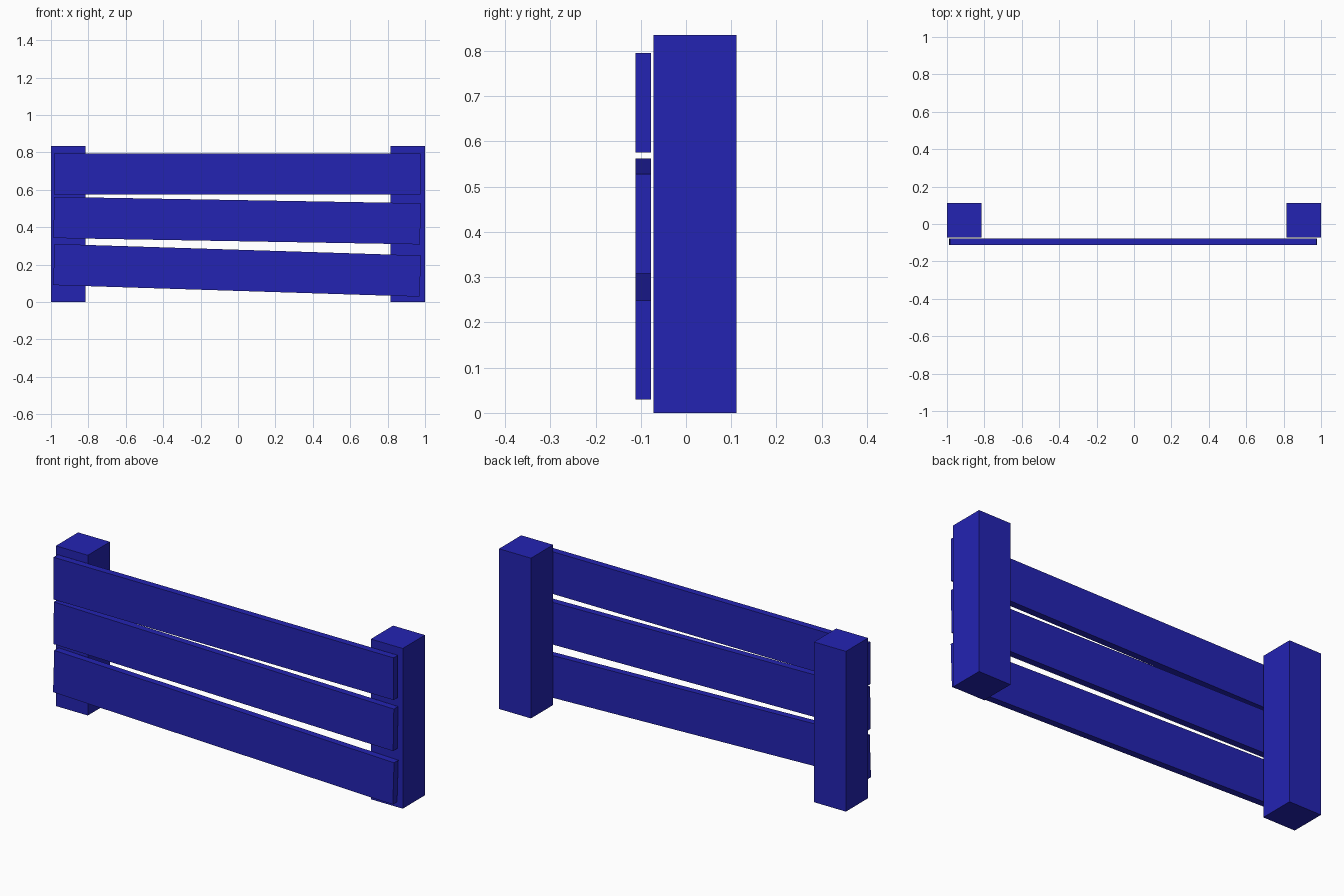
import bpy
from math import atan2

cube = bpy.data.objects.get("Cube")
if cube:
    bpy.data.objects.remove(cube, do_unlink=True)

BLUE = (0.017, 0.017, 0.45, 1)
blue_paint = bpy.data.materials.new("blue_paint")
blue_paint.use_nodes = True
blue_paint.diffuse_color = BLUE
bsdf = next(n for n in blue_paint.node_tree.nodes if n.type == "BSDF_PRINCIPLED")
bsdf.inputs["Base Color"].default_value = BLUE


def box(name, center, size, tilt=0):
    """Add a painted box, optionally rotated about the y axis."""
    bpy.ops.mesh.primitive_cube_add(size=1, location=center, rotation=(0, tilt, 0))
    obj = bpy.context.object
    obj.name = name
    obj.scale = size
    obj.data.materials.append(blue_paint)
    return obj


# Square upright posts
for side, x in (("right", -1), ("left", 1)):
    box(f"{side}_post", (x * 0.908, 0.02, 0.4175), (0.184, 0.183, 0.835))

# Planks across the front: the lower ones sag towards the left post
for level, z, drop in (("top", 0.685, 0), ("middle", 0.4355, 0.034), ("bottom", 0.17, 0.062)):
    box(f"{level}_plank", (-0.005, -0.0945, z), (1.96, 0.035, 0.22), atan2(drop, 1.96))
